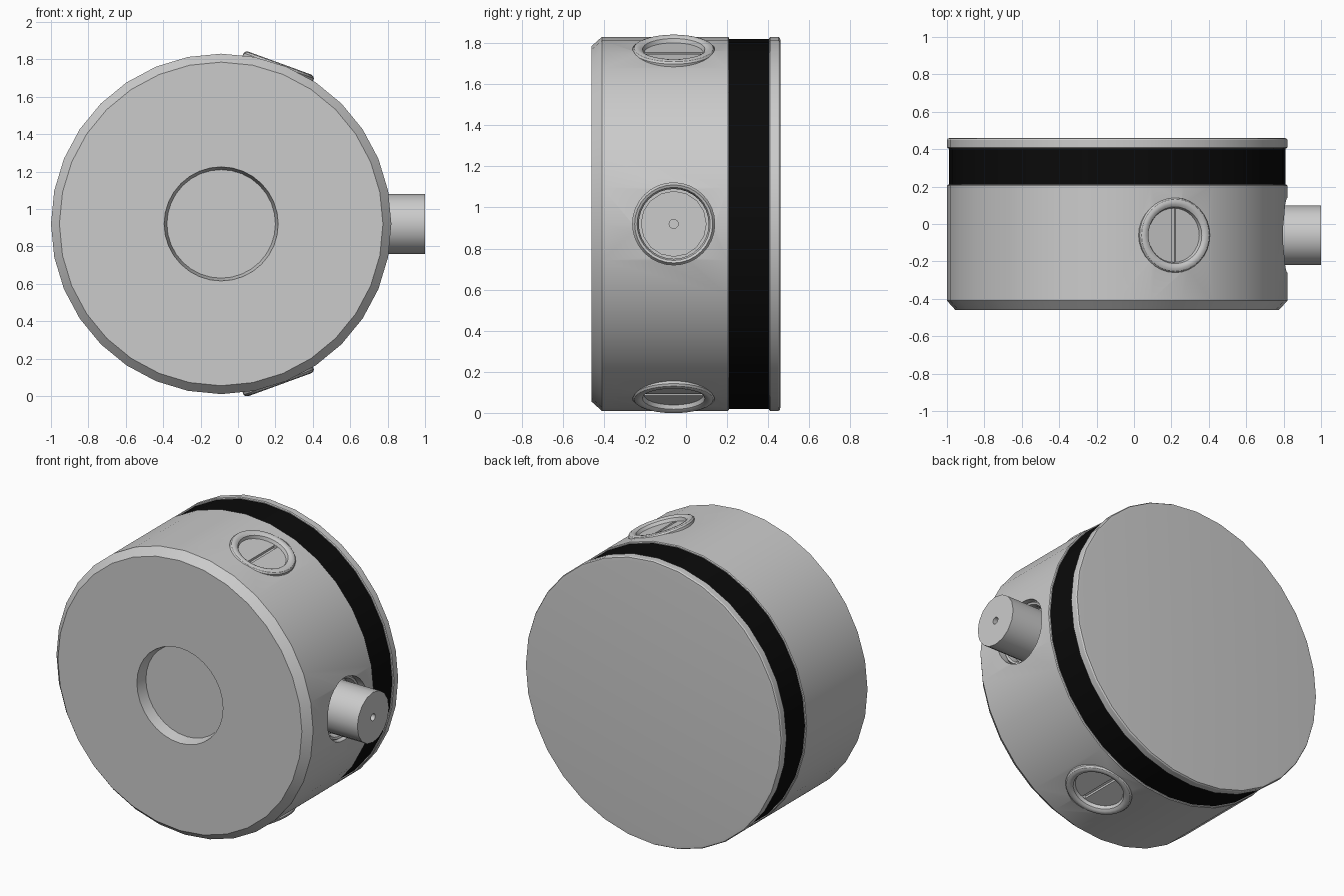
import bpy, bmesh
from math import cos, sin, tau, radians
from mathutils import Matrix

if "Cube" in bpy.data.objects:
    bpy.data.objects.remove(bpy.data.objects["Cube"])

CX, CZ = -0.09, 0.92          # main axis, parallel to y
AXIS = Matrix.Translation((CX, 0, CZ)) @ Matrix.Rotation(radians(-90), 4, 'X')


def radial(angle):
    """Local z points outward from the main axis, local y stays on world y."""
    return Matrix.Translation((CX, -0.06, CZ)) @ Matrix.Rotation(radians(90 - angle), 4, 'Y')


def finish(obj, angle=30):
    bpy.ops.object.select_all(action='DESELECT')
    obj.select_set(True)
    bpy.context.view_layer.objects.active = obj
    bpy.ops.object.shade_smooth_by_angle(angle=radians(angle))


def to_object(name, bm, matrix):
    bmesh.ops.recalc_face_normals(bm, faces=bm.faces)
    bmesh.ops.transform(bm, matrix=matrix, verts=bm.verts)
    mesh = bpy.data.meshes.new(name)
    bm.to_mesh(mesh)
    bm.free()
    obj = bpy.data.objects.new(name, mesh)
    bpy.context.collection.objects.link(obj)
    return obj


def lathe(name, profile, sides, matrix):
    """Closed solid from (radius, height) points; both ends are capped."""
    bm = bmesh.new()
    rings = [[bm.verts.new((r * cos(tau * i / sides), r * sin(tau * i / sides), h))
              for i in range(sides)] for r, h in profile]
    for a, b in zip(rings, rings[1:]):
        for i in range(sides):
            j = (i + 1) % sides
            bm.faces.new((a[i], a[j], b[j], b[i]))
    bm.faces.new(rings[0])
    bm.faces.new(rings[-1])
    return to_object(name, bm, matrix)


def box(name, size, matrix):
    bm = bmesh.new()
    bmesh.ops.create_cube(bm, size=1)
    bmesh.ops.scale(bm, vec=size, verts=bm.verts)
    return to_object(name, bm, matrix)


def cut(obj, cutter):
    mod = obj.modifiers.new("cut", 'BOOLEAN')
    mod.operation = 'DIFFERENCE'
    mod.solver = 'EXACT'
    mod.object = cutter
    bpy.context.view_layer.objects.active = obj
    bpy.ops.object.modifier_apply(modifier=mod.name)
    bpy.data.objects.remove(cutter)


# Main housing with chamfered front and round recess
housing = lathe("housing", [(0.29, -0.39), (0.305, -0.46), (0.865, -0.46), (0.91, -0.41),
                            (0.91, 0.205), (0.905, 0.21)], 32, AXIS)
for angle, floor in ((70, 0.84), (-70, 0.84), (0, 0.80)):
    cut(housing, lathe("port_cutter", [(0.2, floor), (0.2, 1.0)], 32, radial(angle)))
finish(housing)

# Black band
band = lathe("black_band", [(0.90, 0.2), (0.90, 0.42)], 32, AXIS)
black = bpy.data.materials.new("black")
black.diffuse_color = (0.003, 0.003, 0.003, 1)
black.use_nodes = True
black.node_tree.nodes["Principled BSDF"].inputs["Base Color"].default_value = black.diffuse_color
band.data.materials.append(black)
finish(band)

# Back cover plate
finish(lathe("back_plate", [(0.905, 0.405), (0.91, 0.41), (0.91, 0.45), (0.905, 0.458),
                            (0.885, 0.46)], 32, AXIS))

# Slotted plugs, upper and lower
for label, angle in (("upper", 70), ("lower", -70)):
    m = radial(angle)
    plug = lathe(label + "_plug", [(0.2, 0.83), (0.2, 0.9), (0.193, 0.91), (0.18, 0.915),
                                   (0.165, 0.913), (0.152, 0.905), (0.145, 0.885)], 32, m)
    cut(plug, box("slot_cutter", (0.022, 0.284, 0.05), m @ Matrix.Translation((0, 0, 0.89))))
    finish(plug)

# Seat ring inside the side port
finish(lathe("stem_seat", [(0.2, 0.79), (0.2, 0.85), (0.19, 0.865), (0.178, 0.86),
                           (0.17, 0.84), (0.17, 0.81)], 32, radial(0)))

# Connection stem with a small bore
finish(lathe("stem", [(0.16, 0.75), (0.16, 1.09), (0.022, 1.09), (0.022, 1.03)], 16, radial(0)))
